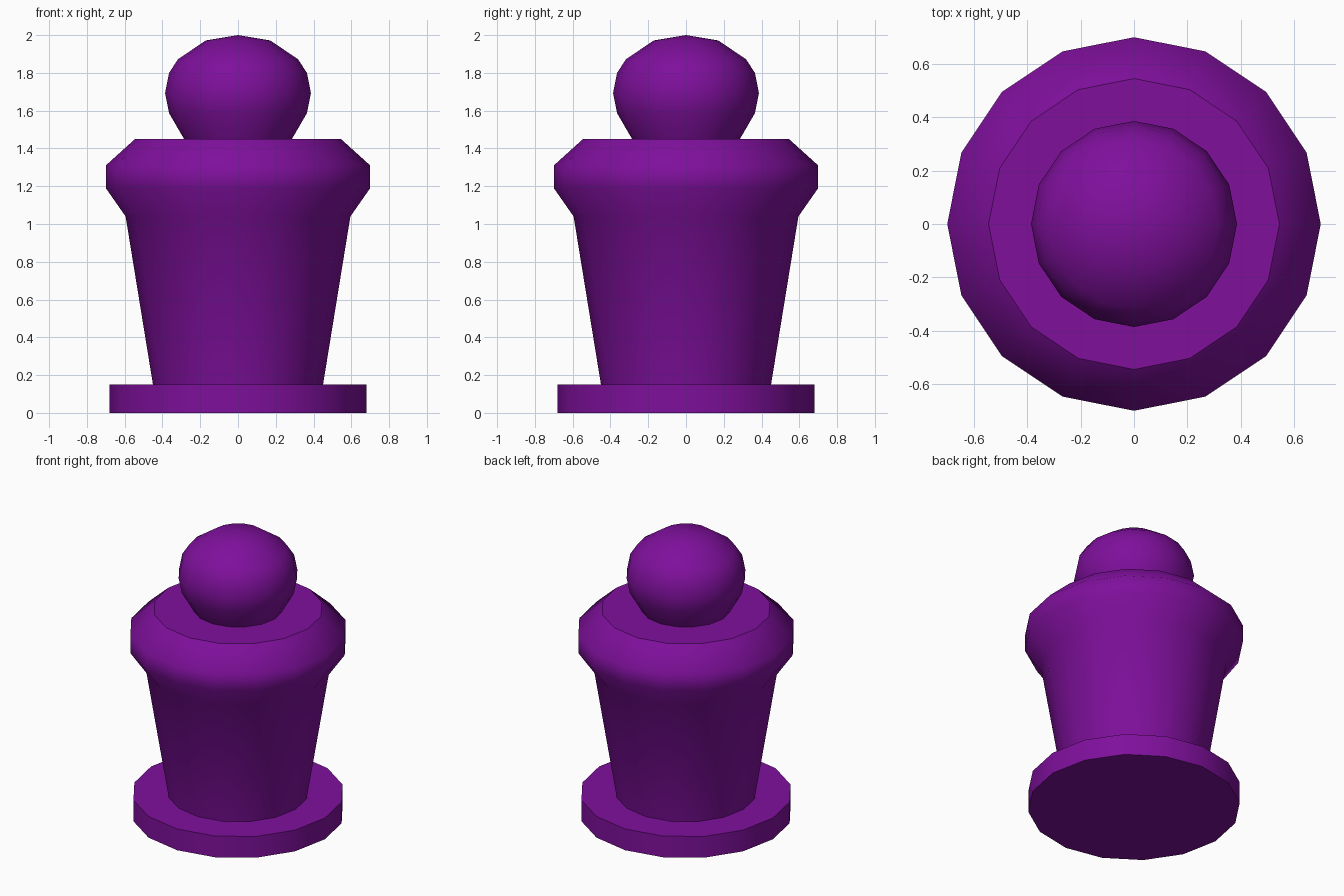
import bpy, bmesh, math

if "Cube" in bpy.data.objects:
    bpy.data.objects.remove(bpy.data.objects["Cube"])

SIDES = 16
purple = bpy.data.materials.new("purple")
purple.diffuse_color = (0.21, 0.005, 0.33, 1)
purple.use_nodes = True
purple.node_tree.nodes["Principled BSDF"].inputs["Base Color"].default_value = purple.diffuse_color


def lathe(name, profile):
    """Spin (radius, z) points, bottom to top; smooth walls, flat caps."""
    bm = bmesh.new()
    rings = []
    for r, z in profile:
        if r == 0:
            rings.append([bm.verts.new((0, 0, z))])
        else:
            rings.append([bm.verts.new((r * math.cos(a), r * math.sin(a), z))
                          for a in (2 * math.pi * i / SIDES for i in range(SIDES))])
    for low, high in zip(rings, rings[1:]):
        for i in range(SIDES):
            j = (i + 1) % SIDES
            top = [high[0]] if len(high) == 1 else [high[j], high[i]]
            bm.faces.new([low[i], low[j]] + top).smooth = True
    bm.faces.new(rings[0][::-1])
    if len(rings[-1]) > 1:
        bm.faces.new(rings[-1])
    # keep the cap rims crisp
    for e in bm.edges:
        if len({f.smooth for f in e.link_faces}) > 1:
            e.smooth = False
    mesh = bpy.data.meshes.new(name)
    bm.to_mesh(mesh)
    bm.free()
    mesh.materials.append(purple)
    obj = bpy.data.objects.new(name, mesh)
    bpy.context.collection.objects.link(obj)
    return obj


# Round foot plate
lathe("base", [(0.68, 0), (0.68, 0.15)])

# Tapered body flaring into bevelled shoulders
lathe("body", [(0.447, 0.13), (0.595, 1.04), (0.70, 1.19),
               (0.70, 1.31), (0.545, 1.45)])

# Rounded head, sunk slightly into the shoulders
lathe("head", [(0.274, 1.43), (0.365, 1.587), (0.386, 1.693), (0.365, 1.80),
               (0.317, 1.873), (0.17, 1.972), (0, 2.0)])
